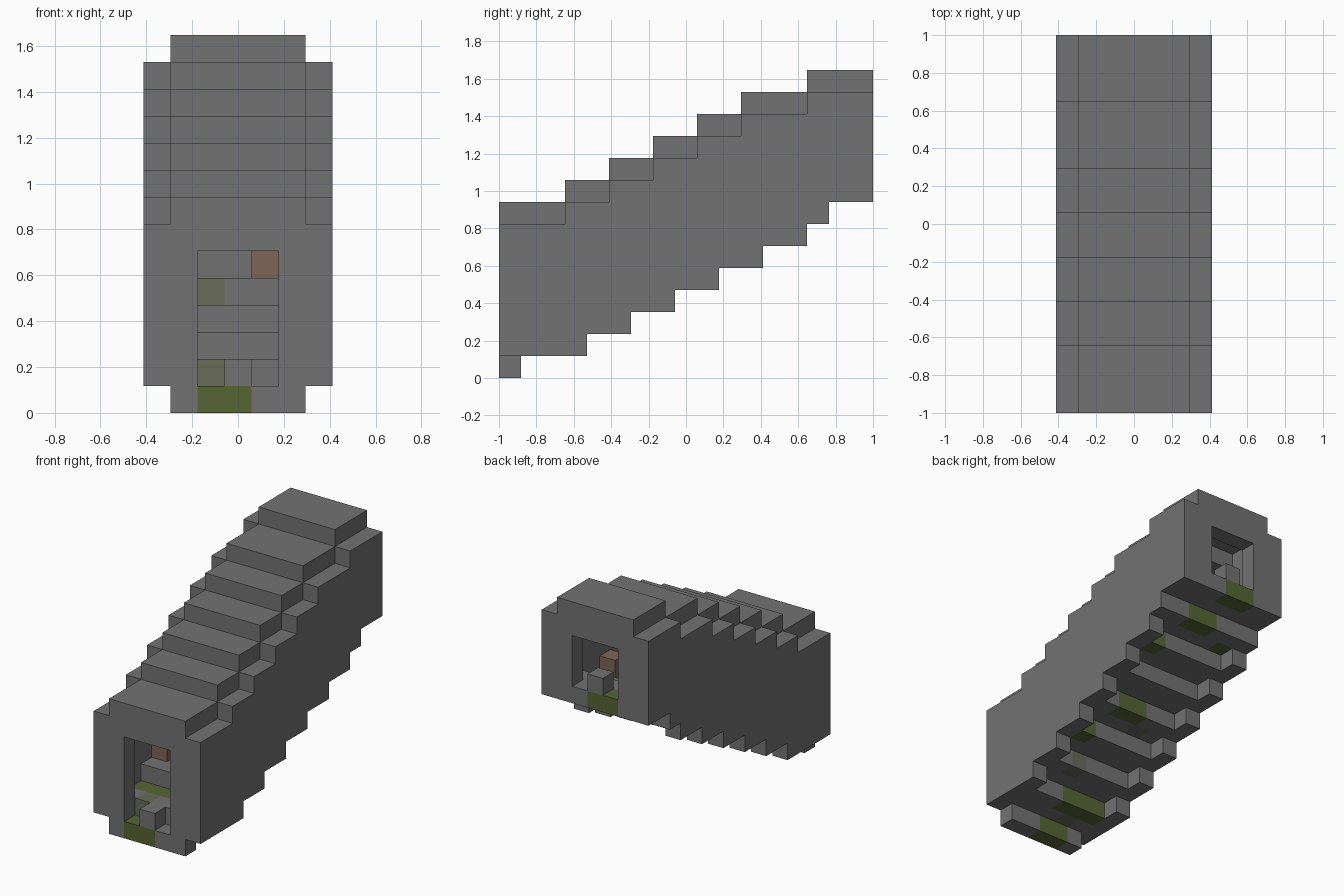
import bpy
import bmesh
from mathutils import Vector

if "Cube" in bpy.data.objects:
    bpy.data.objects.remove(bpy.data.objects["Cube"], do_unlink=True)

WIDTH, LENGTH = 7, 17
UNIT = 2 / LENGTH
LAST = LENGTH - 1


def make_material(name, colour):
    mat = bpy.data.materials.new(name)
    mat.use_nodes = True
    mat.diffuse_color = (*colour, 1)
    mat.node_tree.nodes["Principled BSDF"].inputs["Base Color"].default_value = (*colour, 1)
    return mat


stone = make_material("grey stone", (0.17, 0.17, 0.17))
moss = make_material("green moss", (0.09, 0.13, 0.034))
mossy_stone = make_material("mossy stone", (0.14, 0.15, 0.10))
clay = make_material("brown clay", (0.21, 0.13, 0.095))


# Stepped profiles, in block units along the tunnel
def floor_level(y):
    return (y + 1) // 2


def wall_bottom(y):
    if y >= 14:
        return min(y - 7, 8)
    return max(1, y // 2)


def roof_top(y):
    if y >= 14:
        return 14
    return 8 + max(0, min((y - 1) // 2, 5))


def column(x, y, low, high):
    return {(x, y, z) for z in range(low, high)}


parts = {}
inner = range(1, WIDTH - 1)

# Stair floor and the roof that follows it
parts["stair_floor"] = {(x, y, floor_level(y)) for x in inner for y in range(LENGTH)}
parts["stepped_roof"] = {(x, y, roof_top(y) - 1) for x in inner for y in range(LENGTH)}

# Side walls
for name, x in (("right_wall", 0), ("left_wall", WIDTH - 1)):
    parts[name] = set()
    for y in range(LENGTH):
        parts[name] |= column(x, y, wall_bottom(y), roof_top(y) - 1)

# End frames, each with a doorway three blocks wide
for name, y, lintel in (("front_frame", 0, 6), ("back_frame", LAST, 12)):
    low, high = floor_level(y) + 1, roof_top(y) - 1
    parts[name] = set()
    for x in inner:
        bottom = low if x in (1, 5) else lintel
        parts[name] |= column(x, y, bottom, high)

# Single blocks standing in the doorways and inside
parts["front_door_block"] = {(3, 0, 1)}
parts["back_door_block"] = {(3, LAST, 9)}
parts["lower_clay_post"] = column(1, 4, 3, 5)
parts["middle_clay_block"] = {(4, 8, 5)}
parts["upper_clay_post"] = column(5, 12, 7, 9)

# Mossy patches of the floor, by column and row
moss_spots = {(2, 0), (3, 0), (1, 2), (2, 2), (3, 2), (5, 6), (3, 8), (4, 8),
              (5, 12), (1, 13), (3, 14), (4, 14), (2, 16), (3, 16)}
mossy_stone_spots = {(2, 1), (4, 4), (2, 7)}

solid = set().union(*parts.values())


def material_slot(name, cell):
    if name != "stair_floor":
        return 0
    if cell[:2] in moss_spots:
        return 1
    return 2 if cell[:2] in mossy_stone_spots else 0


def to_world(corner):
    x, y, z = corner
    return Vector((x - WIDTH / 2, y - LENGTH / 2, z)) * UNIT


def build_blocks(name, cells):
    """Skin a group of blocks, leaving out faces shared with any other block."""
    bm = bmesh.new()
    for cell in sorted(cells):
        for axis in range(3):
            for side in (0, 1):
                neighbour = list(cell)
                neighbour[axis] += 2 * side - 1
                if tuple(neighbour) in solid:
                    continue
                u, v = (axis + 1) % 3, (axis + 2) % 3
                ring = []
                for du, dv in ((0, 0), (1, 0), (1, 1), (0, 1)):
                    corner = list(cell)
                    corner[axis] += side
                    corner[u] += du
                    corner[v] += dv
                    ring.append(bm.verts.new(to_world(corner)))
                face = bm.faces.new(ring if side else ring[::-1])
                face.material_index = material_slot(name, cell)
    bmesh.ops.remove_doubles(bm, verts=bm.verts[:], dist=0.001)
    mesh = bpy.data.meshes.new(name)
    bm.to_mesh(mesh)
    bm.free()
    if name == "stair_floor":
        slots = (stone, moss, mossy_stone)
    else:
        slots = (clay,) if "clay" in name else (stone,)
    for mat in slots:
        mesh.materials.append(mat)
    bpy.context.collection.objects.link(bpy.data.objects.new(name, mesh))


for part_name, part_cells in parts.items():
    build_blocks(part_name, part_cells)
